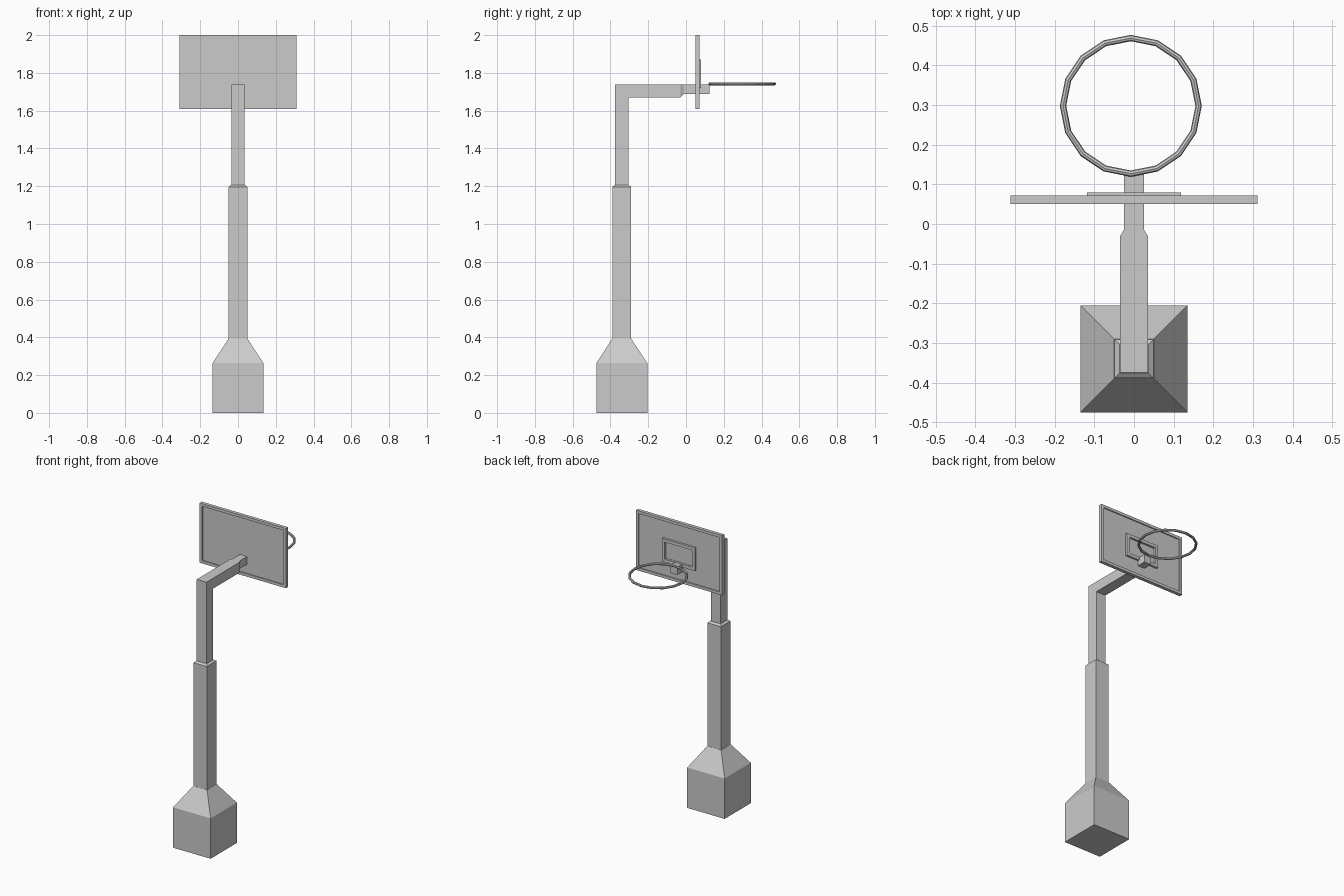
import bpy, bmesh
from math import pi

if "Cube" in bpy.data.objects:
    bpy.data.objects.remove(bpy.data.objects["Cube"])

POST_Y = -0.34


def loft(name, rings, cyclic=False):
    """Skin a series of four-point rings; cap the ends unless cyclic."""
    bm = bmesh.new()
    loops = [[bm.verts.new(p) for p in ring] for ring in rings]
    pairs = list(zip(loops, loops[1:]))
    if cyclic:
        pairs.append((loops[-1], loops[0]))
    else:
        bm.faces.new(loops[0])
        bm.faces.new(loops[-1])
    for a, b in pairs:
        for i in range(4):
            j = (i + 1) % 4
            bm.faces.new((a[i], a[j], b[j], b[i]))
    bmesh.ops.recalc_face_normals(bm, faces=bm.faces)
    mesh = bpy.data.meshes.new(name)
    bm.to_mesh(mesh)
    bm.free()
    obj = bpy.data.objects.new(name, mesh)
    bpy.context.collection.objects.link(obj)
    return obj


def flat(half, z):
    """Horizontal square ring around the post axis."""
    return [(sx * half, POST_Y + sy * half, z)
            for sx, sy in ((-1, -1), (1, -1), (1, 1), (-1, 1))]


def upright(half, y, z0, z1, tilt=0.0):
    """Rectangle ring facing y; tilt shifts its lower edge along y."""
    return [(-half, y, z1), (half, y, z1),
            (half, y + tilt, z0), (-half, y + tilt, z0)]


# Padded base and lower post with a sloped collar
loft("base", [flat(0.135, 0), flat(0.135, 0.263), flat(0.05, 0.393)])
loft("lower_post", [flat(0.049, 0.385), flat(0.049, 1.197), flat(0.036, 1.207)])

# Upper post mitred into the arm, narrowing to the rim bracket
loft("upper_post_and_arm", [
    flat(0.035, 1.19),
    upright(0.035, -0.375, 1.67, 1.738, 0.07),
    upright(0.035, -0.03, 1.67, 1.738),
    upright(0.025, -0.014, 1.687, 1.738),
    upright(0.025, 0.125, 1.687, 1.738)])

# Backboard with a recessed panel on both sides
w, t, d = 0.311, 0.018, 0.007
yb, yf, z0, z1 = 0.05, 0.072, 1.61, 2.0
inner = (w - t, z0 + t, z1 - t)
loft("backboard", [
    upright(inner[0], yb + d, *inner[1:]),
    upright(inner[0], yb, *inner[1:]),
    upright(w, yb, z0, z1),
    upright(w, yf, z0, z1),
    upright(inner[0], yf, *inner[1:]),
    upright(inner[0], yf - d, *inner[1:])])

# Raised target rectangle
loft("target_frame", [
    upright(0.119, 0.062, 1.72, 1.87),
    upright(0.119, 0.079, 1.72, 1.87),
    upright(0.099, 0.079, 1.74, 1.85),
    upright(0.099, 0.062, 1.74, 1.85)], cyclic=True)

# Rim
bpy.ops.mesh.primitive_torus_add(
    major_segments=16, minor_segments=8, major_radius=0.171,
    minor_radius=0.008, location=(-0.008, 0.298, 1.742))
bpy.context.object.name = "rim"
